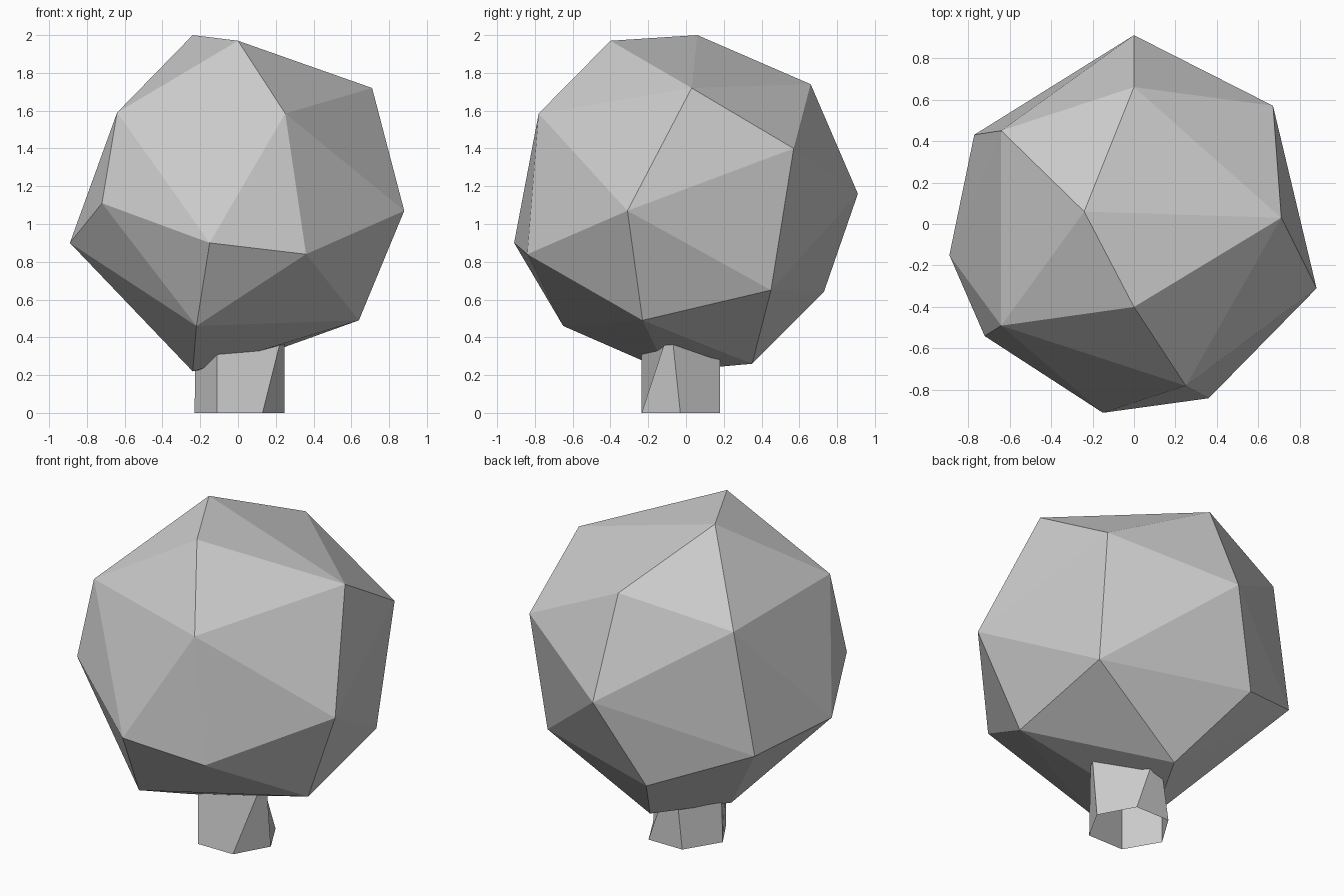
import bpy
import bmesh

cube = bpy.data.objects.get("Cube")
if cube:
    bpy.data.objects.remove(cube)

grey = bpy.data.materials.new("plain_grey")
grey.use_nodes = True
GREY = (0.6, 0.6, 0.6, 1)
grey.diffuse_color = GREY
grey.node_tree.nodes["Principled BSDF"].inputs["Base Color"].default_value = GREY


def finish(name, bm):
    bmesh.ops.recalc_face_normals(bm, faces=bm.faces[:])
    mesh = bpy.data.meshes.new(name)
    bm.to_mesh(mesh)
    bm.free()
    mesh.materials.append(grey)
    obj = bpy.data.objects.new(name, mesh)
    bpy.context.collection.objects.link(obj)
    return obj


# Faceted crown: convex skin around its corner points, from top to bottom
corners = [
    (-.24, .06, 2.0), (0, -.40, 1.97), (0, .66, 1.74), (.71, .03, 1.72),
    (-.64, -.49, 1.59), (.25, -.78, 1.585), (-.64, .45, 1.59), (.67, .57, 1.40),
    (0, .91, 1.16), (-.72, -.54, 1.11), (.88, -.31, 1.07), (-.89, -.15, .90),
    (-.15, -.91, .90), (-.77, .43, .85), (.36, -.84, .84), (.63, .45, .65),
    (-.24, .73, .64), (.64, -.23, .49), (-.22, -.65, .46), (0, .35, .26),
    (-.24, -.10, .22),
]
bm = bmesh.new()
for c in corners:
    bm.verts.new(c)
bmesh.ops.convex_hull(bm, input=bm.verts[:])
finish("tree_crown", bm)

# Open six-sided trunk, slightly twisted, ending inside the crown
bottom = [(-.11, -.235), (.13, -.235), (.245, -.03), (.13, .18), (-.1, .18), (-.23, -.03)]
top = [(-.11, -.235), (.225, -.11), (.245, -.07), (0, .18), (-.05, .17), (-.225, -.02)]
bm = bmesh.new()
low = [bm.verts.new((x, y, 0)) for x, y in bottom]
high = [bm.verts.new((x, y, .38)) for x, y in top]
for i in range(len(low)):
    j = (i + 1) % len(low)
    bm.faces.new((low[i], low[j], high[j], high[i]))
finish("tree_trunk", bm)
